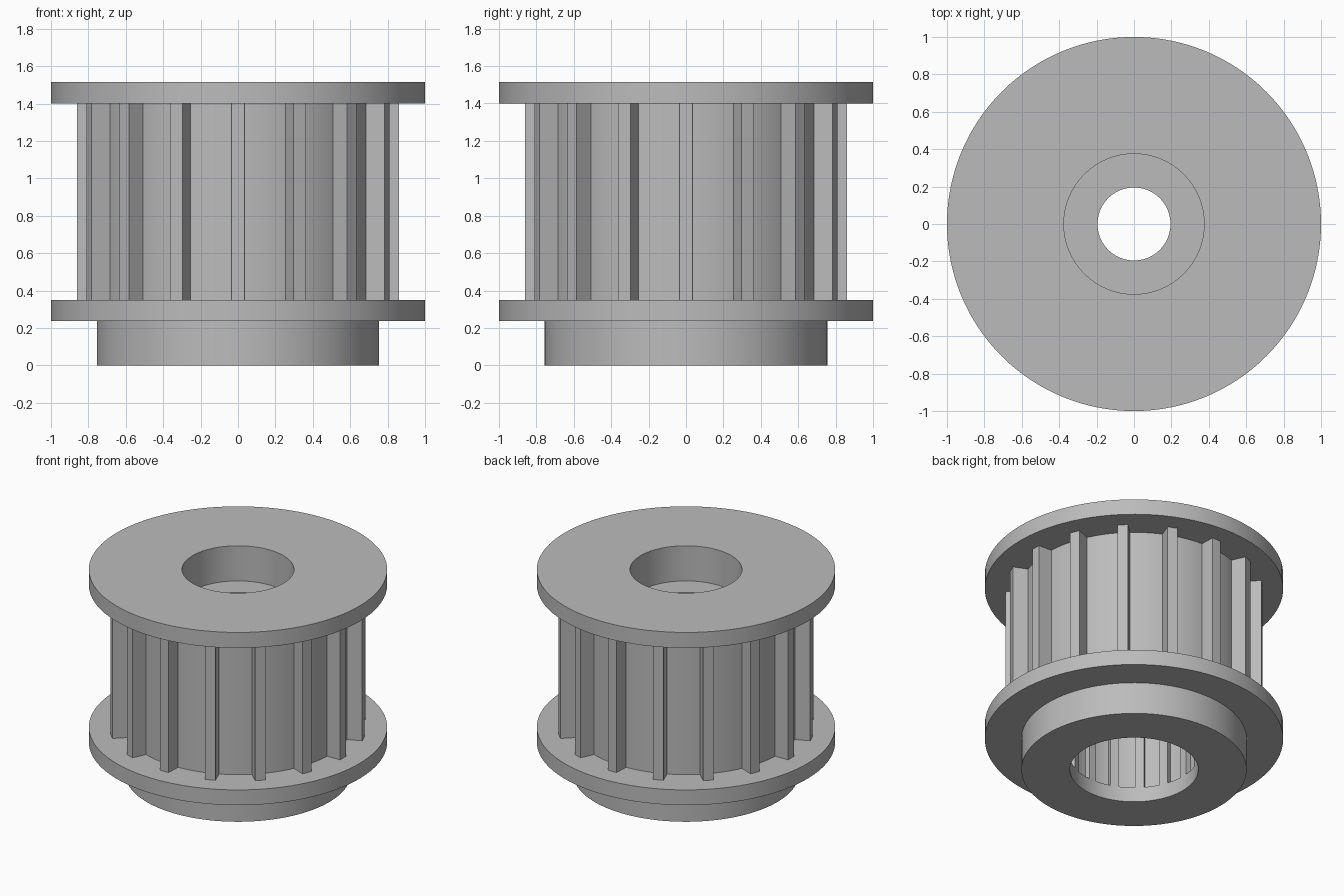
import bpy, bmesh, math
from mathutils import Matrix

cube = bpy.data.objects.get("Cube")
if cube:
    bpy.data.objects.remove(cube, do_unlink=True)

# Single grey metal
metal = bpy.data.materials.new("grey_metal")
metal.use_nodes = True
GREY = (0.5, 0.5, 0.5, 1)
metal.diffuse_color = GREY
metal.node_tree.nodes["Principled BSDF"].inputs["Base Color"].default_value = GREY

TEETH = 16
ROOT, TIP = 0.757, 0.861            # belt drum root and tooth tip radii
BORE, VALLEY = 0.43, 0.47           # lower bore and spline valley radii
FLANGE_LOW, FLANGE_HIGH = 0.35, 1.40
TOP = 1.515


def finish(name, bm, smooth):
    bmesh.ops.recalc_face_normals(bm, faces=bm.faces)
    mesh = bpy.data.meshes.new(name)
    bm.to_mesh(mesh)
    bm.free()
    mesh.materials.append(metal)
    obj = bpy.data.objects.new(name, mesh)
    bpy.context.collection.objects.link(obj)
    if smooth:
        bpy.ops.object.select_all(action='DESELECT')
        obj.select_set(True)
        bpy.context.view_layer.objects.active = obj
        bpy.ops.object.shade_smooth_by_angle(angle=math.radians(30))
    return obj


def lathe(name, profile, steps=128):
    """Revolve a closed (radius, height) outline about z."""
    bm = bmesh.new()
    rings = []
    for i in range(steps):
        a = 2 * math.pi * i / steps
        rings.append([bm.verts.new((r * math.cos(a), r * math.sin(a), z))
                      for r, z in profile])
    n = len(profile)
    for i, ring in enumerate(rings):
        nxt = rings[(i + 1) % steps]
        for j in range(n):
            k = (j + 1) % n
            bm.faces.new((ring[j], nxt[j], nxt[k], ring[k]))
    return finish(name, bm, True)


def radial_bars(name, r0, half0, r1, half1, z0, z1):
    """Ring of tapered bars running along z, from radius r0 to r1."""
    bm = bmesh.new()
    for i in range(TEETH):
        turn = Matrix.Rotation(2 * math.pi * i / TEETH, 4, 'Z')
        base = [bm.verts.new((x, y, z0)) for x, y in
                ((r0, -half0), (r1, -half1), (r1, half1), (r0, half0))]
        face = bm.faces.new(base)
        ext = bmesh.ops.extrude_face_region(bm, geom=[face])
        upper = [v for v in ext["geom"] if isinstance(v, bmesh.types.BMVert)]
        bmesh.ops.translate(bm, verts=upper, vec=(0, 0, z1 - z0))
        bmesh.ops.transform(bm, matrix=turn, verts=base + upper)
    return finish(name, bm, False)


# Collar, two flanges, drum, and the stepped bore in one turned body
lathe("pulley_body", [
    (BORE, 0), (0.755, 0), (0.755, 0.237), (1, 0.237),
    (1, FLANGE_LOW), (ROOT, FLANGE_LOW), (ROOT, FLANGE_HIGH), (1, FLANGE_HIGH),
    (1, TOP), (0.375, TOP), (0.375, 1.255), (0.195, 1.255),
    (0.195, 1.14), (VALLEY, 1.14), (VALLEY, 0.11), (BORE, 0.11)])

# Teeth around the drum
radial_bars("belt_teeth", ROOT - 0.02, 0.039, TIP, 0.035, FLANGE_LOW, FLANGE_HIGH)

# Ridges inside the lower bore
radial_bars("bore_splines", BORE, 0.03, VALLEY + 0.02, 0.035, 0.11, 1.14)
